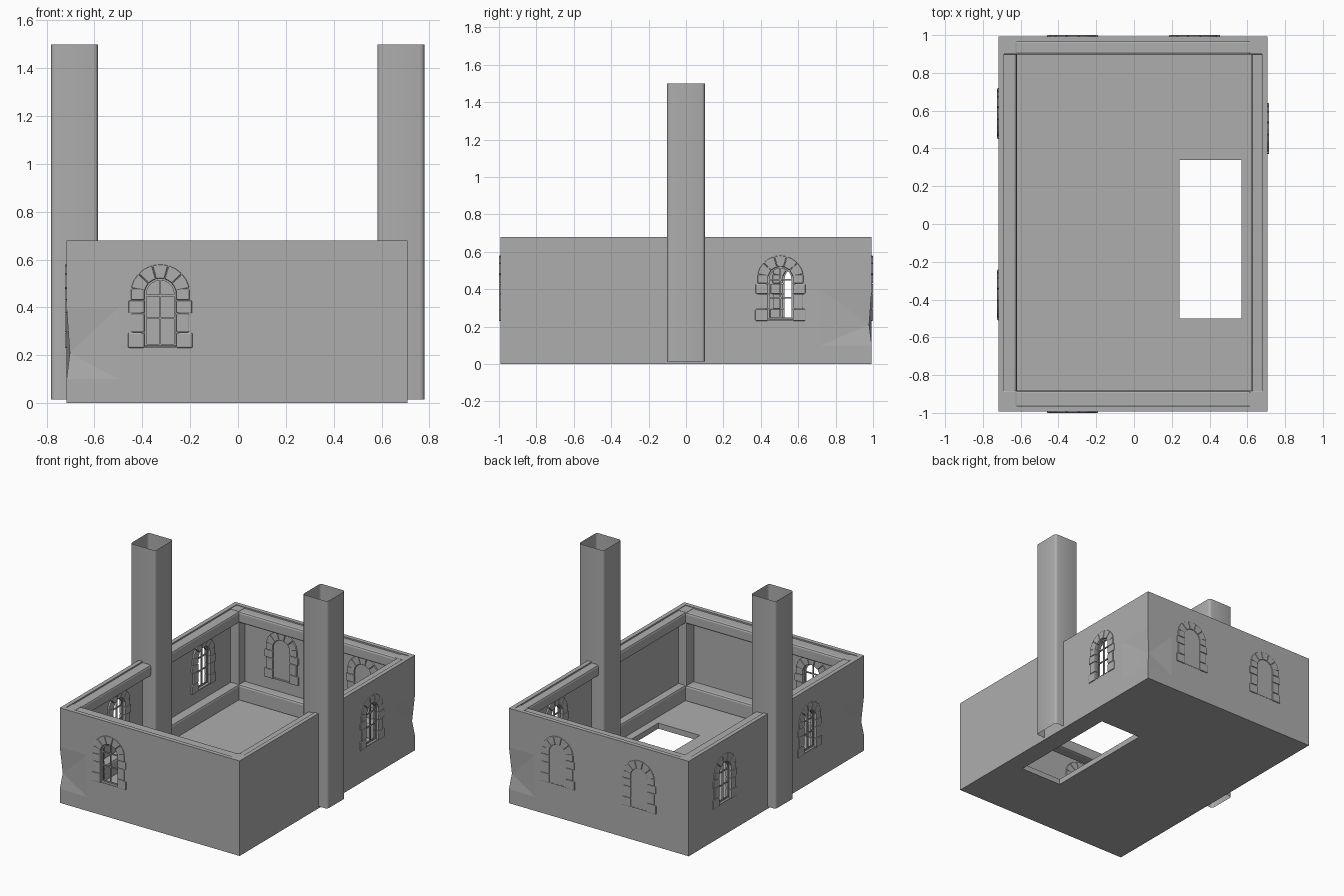
import bpy, bmesh, math
from mathutils import Matrix, Vector

cube = bpy.data.objects.get("Cube")
if cube:
    bpy.data.objects.remove(cube, do_unlink=True)

stone = bpy.data.materials.new("grey stone")
stone.use_nodes = True
GREY = (0.42, 0.42, 0.42, 1)
stone.diffuse_color = GREY
stone.node_tree.nodes["Principled BSDF"].inputs["Base Color"].default_value = GREY

# Wall shell extents and inner line of the beams
X0, X1, Y0, Y1, TOP = -0.717, 0.708, -0.993, 0.993, 0.68
IX0, IX1, IY0, IY1 = -0.62, 0.622, -0.882, 0.897
WALL, FLOOR = 0.03, 0.04


def finish(name, bm, bevel=0):
    bmesh.ops.recalc_face_normals(bm, faces=bm.faces)
    me = bpy.data.meshes.new(name)
    bm.to_mesh(me)
    bm.free()
    me.materials.append(stone)
    ob = bpy.data.objects.new(name, me)
    bpy.context.collection.objects.link(ob)
    if bevel:
        mod = ob.modifiers.new("soft edges", 'BEVEL')
        mod.width, mod.segments = bevel, 2
    return ob


def add_box(bm, lo, hi):
    lo, hi = Vector(lo), Vector(hi)
    m = Matrix.Translation((lo + hi) / 2) @ Matrix.Diagonal((*(hi - lo), 1))
    bmesh.ops.create_cube(bm, size=1, matrix=m)


def box(name, lo, hi, bevel=0):
    bm = bmesh.new()
    add_box(bm, lo, hi)
    return finish(name, bm, bevel)


def add_prism(bm, pts, y0, y1):
    """Extrude an outline in x, z along y."""
    face = bm.faces.new([bm.verts.new((x, y0, z)) for x, z in pts])
    ext = bmesh.ops.extrude_face_region(bm, geom=[face])["geom"]
    moved = [v for v in ext if isinstance(v, bmesh.types.BMVert)]
    bmesh.ops.translate(bm, verts=moved, vec=(0, y1 - y0, 0))


def arc(r, a0, a1, n):
    """Points on the window arch, angles in degrees."""
    angles = [math.radians(a0 + (a1 - a0) * i / n) for i in range(n + 1)]
    return [(r * math.cos(a), SPRING + r * math.sin(a)) for a in angles]


# Window layout: origin of each window lies on the outer wall face
SPRING, SILL, HALF = 0.455, 0.24, 0.066
places = [(-0.325, Y0, 0), (-0.325, Y1, 180), (0.32, Y1, 180),
          (X1, 0.505, 90), (X0, 0.585, -90), (X0, -0.375, -90)]
frames = [Matrix.Translation((x, y, 0)) @ Matrix.Rotation(math.radians(r), 4, 'Z')
          for x, y, r in places]

# Walls and floor: outer block with two worn corners
bm = bmesh.new()
add_box(bm, (X0, Y0, 0), (X1, Y1, TOP))
cuts = [((0, 0, z), (0, 0, 1)) for z in (0.1, 0.21, 0.4)]
cuts += [((s * 0.5, 0, 0), (1, 0, 0)) for s in (-1, 1)]
cuts += [((0, s * 0.72, 0), (0, 1, 0)) for s in (-1, 1)]
for co, no in cuts:
    bmesh.ops.bisect_plane(bm, geom=bm.verts[:] + bm.edges[:] + bm.faces[:],
                           plane_co=co, plane_no=no)
for v in bm.verts:
    s = 1 if v.co.x > 0 else -1
    at_corner = min(abs(v.co.x - X0), abs(v.co.x - X1)) < 0.01 and abs(v.co.y) > 0.98
    if at_corner and v.co.x * v.co.y > 0 and abs(v.co.z - 0.21) < 0.01:
        v.co -= Vector((s, s, 0)) * 0.014
bmesh.ops.triangulate(bm, faces=bm.faces)
walls = finish("walls_and_floor", bm)

cutters = [box("room_cutter", (X0 + WALL, Y0 + WALL, FLOOR), (X1 - WALL, Y1 - WALL, 1)),
           box("hatch_cutter", (0.24, -0.5, -0.1), (0.57, 0.34, 0.2))]
for m in frames:
    bm = bmesh.new()
    add_prism(bm, [(-0.08, 0.235), (0.08, 0.235)] + arc(0.08, 0, 180, 10), -0.1, 0.1)
    bm.transform(m)
    cutters.append(finish("window_cutter", bm))
for c in cutters:
    mod = walls.modifiers.new("opening", 'BOOLEAN')
    mod.operation, mod.solver, mod.object = 'DIFFERENCE', 'EXACT', c
    c.hide_render = True
deps = bpy.context.evaluated_depsgraph_get()
carved = bpy.data.meshes.new_from_object(walls.evaluated_get(deps))
walls.modifiers.clear()
walls.data = carved
for c in cutters:
    bpy.data.objects.remove(c, do_unlink=True)

# Window surround: stacked side stones and five arch stones
bm = bmesh.new()
courses = [(0.23, 0.295, 0.135), (0.295, 0.375, 0.121),
           (0.375, 0.43, 0.133), (0.43, 0.48, 0.122)]
for side in (-1, 1):
    for z0, z1, w in courses:
        xa, xb = sorted((side * HALF, side * w))
        add_box(bm, (xa, -0.007, z0 + 0.001), (xb, 0.042, z1 - 0.001))
step = (168 - 12) / 5
for i in range(5):
    a = 12 + i * step
    add_prism(bm, arc(0.125, a + 0.7, a + step - 0.7, 2)
              + arc(HALF, a + step - 0.7, a + 0.7, 3), -0.007, 0.042)
add_box(bm, (-HALF, -0.002, 0.23), (HALF, 0.038, SILL))
surround = finish("window_surround", bm, 0.005)

# Window lattice: thin frame with one upright and two crossbars
bm = bmesh.new()
for x in (-0.062, 0, 0.062):
    add_box(bm, (x - 0.004, 0.012, SILL), (x + 0.004, 0.022, 0.517 if x == 0 else SPRING))
for z in (SILL + 0.004, 0.355, 0.45):
    add_box(bm, (-HALF, 0.013, z - 0.004), (HALF, 0.021, z + 0.004))
add_prism(bm, arc(0.068, 0, 180, 10) + arc(0.058, 180, 0, 10), 0.012, 0.022)
lattice = finish("window_lattice", bm)

for part in (surround, lattice):
    part.matrix_world = frames[0]
    for m in frames[1:]:
        twin = part.copy()
        bpy.context.collection.objects.link(twin)
        twin.matrix_world = m

# Horizontal beams along the inside of every wall
A0, A1, B0, B1 = X0 + WALL - 0.01, X1 - WALL + 0.01, Y0 + WALL - 0.01, Y1 - WALL + 0.01
for label, z0, z1 in (("lower", FLOOR - 0.01, 0.15), ("upper", 0.59, 0.672)):
    for side, xa, xb, ya, yb in (("right", A0, IX0, B0, B1), ("left", IX1, A1, B0, B1),
                                 ("front", A0, A1, B0, IY0), ("back", A0, A1, IY1, B1)):
        box(f"{label}_beam_{side}", (xa, ya, z0), (xb, yb, z1), 0.014)

# Corner posts
for sx, xa, xb in (("right", A0, IX0), ("left", IX1 - 0.01, A1)):
    for sy, ya, yb in (("front", B0, IY0), ("back", IY1, B1)):
        box(f"post_{sy}_{sx}", (xa, ya, FLOOR - 0.01), (xb, yb, 0.676), 0.008)

# Tall hollow chimneys: open square tubes with rounded corners
for name, cx in (("chimney_right", -0.683), ("chimney_left", 0.681)):
    bm = bmesh.new()
    ring = []
    for k in range(4):
        a = math.radians(45 + 90 * k)
        mx, my = math.copysign(0.08, math.cos(a)), math.copysign(0.083, math.sin(a))
        for j in range(4):
            t = math.radians(90 * k + 30 * j)
            ring.append((cx + mx + 0.018 * math.cos(t), my + 0.018 * math.sin(t)))
    low = [bm.verts.new((x, y, 0.015)) for x, y in ring]
    high = [bm.verts.new((x, y, 1.5)) for x, y in ring]
    for i in range(len(ring)):
        j = (i + 1) % len(ring)
        bm.faces.new((low[i], low[j], high[j], high[i]))
    tube = finish(name, bm)
    tube.data.shade_smooth()
    tube.data.set_sharp_from_angle(angle=math.radians(40))
